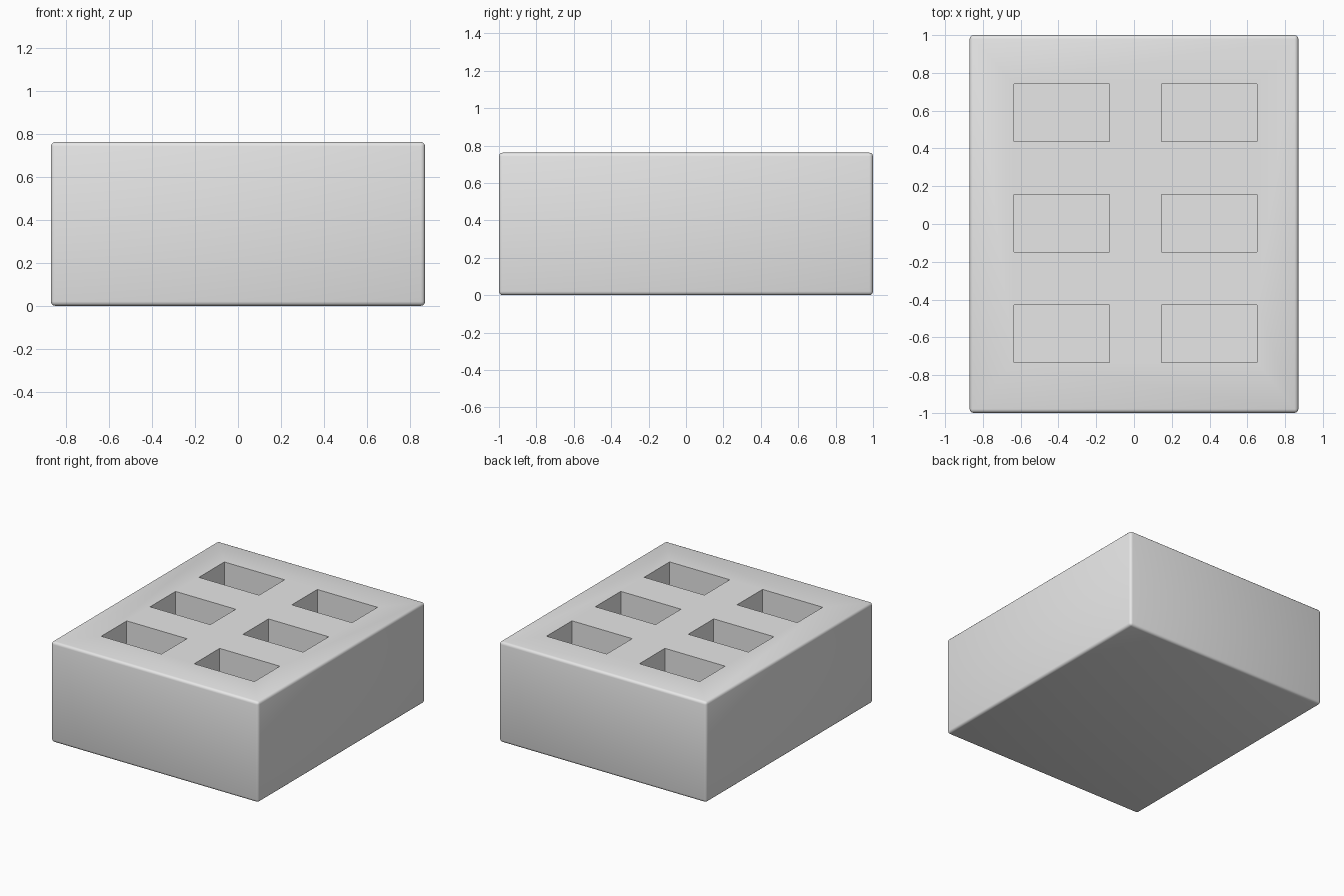
import bpy

if "Cube" in bpy.data.objects:
    bpy.data.objects.remove(bpy.data.objects["Cube"])

W, D, H = 1.74, 2.0, 0.762      # block size
HOLE_W, HOLE_D, DEPTH = 0.505, 0.305, 0.5

grey = bpy.data.materials.new("plain grey")
grey.diffuse_color = (0.8, 0.8, 0.8, 1)
grey.use_nodes = True
grey.node_tree.nodes["Principled BSDF"].inputs["Base Color"].default_value = grey.diffuse_color


def box(name, centre, size):
    bpy.ops.mesh.primitive_cube_add(size=1, location=centre)
    ob = bpy.context.object
    ob.name = name
    ob.scale = size
    bpy.ops.object.transform_apply(location=True, rotation=False, scale=True)
    ob.data.materials.append(grey)
    return ob


def apply(ob, mod):
    bpy.context.view_layer.objects.active = ob
    bpy.ops.object.modifier_apply(modifier=mod.name)


# Solid block with small rounded edges
block = box("block", (0, 0, H / 2), (W, D, H))
bevel = block.modifiers.new("rounded edges", 'BEVEL')
bevel.width = 0.02
bevel.segments = 3
apply(block, bevel)

# Two columns of three rectangular pockets sunk into the top
for x in (-0.382, 0.398):
    for y in (-0.58, 0.005, 0.59):
        cutter = box("pocket_cutter", (x, y, H - DEPTH / 2 + 0.05),
                     (HOLE_W, HOLE_D, DEPTH + 0.1))
        cut = block.modifiers.new("pocket", 'BOOLEAN')
        cut.operation = 'DIFFERENCE'
        cut.solver = 'EXACT'
        cut.object = cutter
        apply(block, cut)
        bpy.data.objects.remove(cutter)

# Smooth rounded edges, crisp pocket rims
bpy.ops.object.select_all(action='DESELECT')
block.select_set(True)
bpy.context.view_layer.objects.active = block
bpy.ops.object.shade_smooth_by_angle(angle=0.7)
